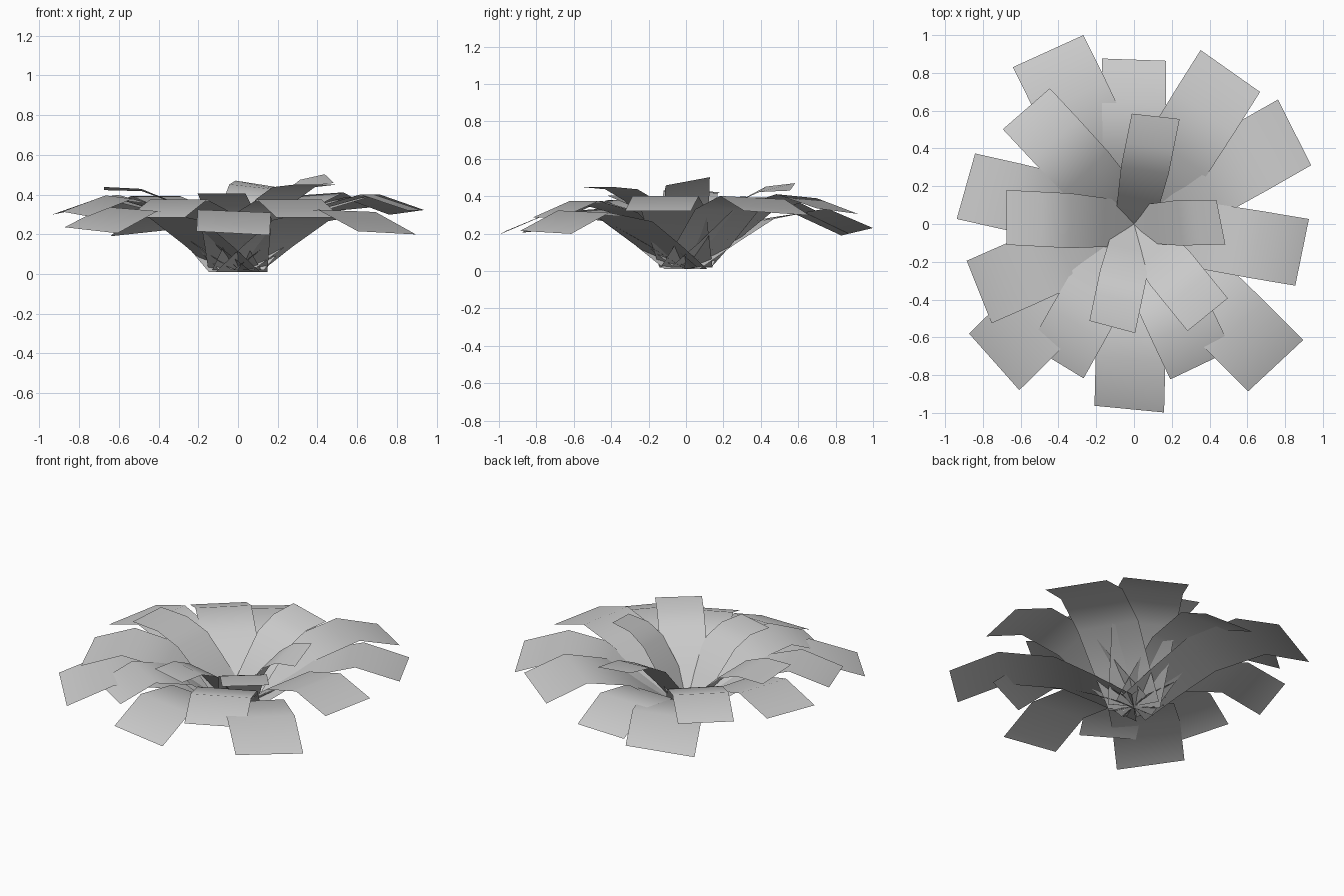
import bpy
import math

cube = bpy.data.objects.get("Cube")
if cube:
    bpy.data.objects.remove(cube, do_unlink=True)

# Single soft grey for the whole plant
GREY = (0.6, 0.6, 0.6, 1)
leaf_grey = bpy.data.materials.new("leaf_grey")
leaf_grey.use_nodes = True
leaf_grey.diffuse_color = GREY
leaf_grey.node_tree.nodes["Principled BSDF"].inputs["Base Color"].default_value = GREY

# Side profiles: (fraction of length, height)
LOW = [(0, .01), (.2, .14), (.42, .27), (.73, .32), (1, .21)]
MIDDLE = [(0, .02), (.2, .15), (.45, .33), (.73, .4), (1, .32)]
INNER = [(0, .03), (.24, .2), (.5, .37), (.72, .43), (1, .44)]


def make_leaf(name, profile, tip, width, turn=0, roll=0, lift=0):
    """Bent strip from the plant centre to the middle of its tip edge."""
    length = math.hypot(*tip)
    angle = math.atan2(tip[1], tip[0])
    verts = []
    for t, height in profile:
        # the end edge may be turned a little from the leaf direction
        across = angle + math.radians(turn) * t + math.pi / 2
        half = width / 2 * (.8 + .2 * min(1, t * 2))
        for side in (-1, 1):
            verts.append((length * t * math.cos(angle) + side * half * math.cos(across),
                          length * t * math.sin(angle) + side * half * math.sin(across),
                          height + lift * t + side * roll * t))
    faces = [(i, i + 2, i + 3, i + 1) for i in range(0, len(verts) - 2, 2)]
    mesh = bpy.data.meshes.new(name)
    mesh.from_pydata(verts, [], faces)
    mesh.materials.append(leaf_grey)
    for face in mesh.polygons:
        face.use_smooth = True
    obj = bpy.data.objects.new(name, mesh)
    bpy.context.collection.objects.link(obj)


# Drooping leaves
for args in [((-.455, .915), .41, -2, -.02),
             ((.75, -.75), .4, -2, -.008, -.003),
             ((-.74, -.73), .4, -3, -.015, .01),
             ((-.025, -.98), .37, -4, -.01, -.005),
             ((0, .87), .34, -2, 0, -.01)]:
    make_leaf("drooping_leaf", LOW, *args)

# Middle ring of leaves
for args in [((.51, .81), .385, -3, -.015),
             ((.85, .485), .39, -3, -.012, -.01),
             ((.89, -.15), .36, -2),
             ((-.82, -.36), .356, -2, -.012, -.018),
             ((-.89, .2), .36, -3, -.01, -.012),
             ((.355, -.745), .36, 0, 0, -.035),
             ((-.41, -.73), .335, -2, 0, -.035),
             ((-.57, .61), .33, -2, 0, -.01)]:
    make_leaf("middle_leaf", MIDDLE, *args)

# Small steep inner leaves
for args in [((-.675, .035), .29, 3, .008, -.01),
             ((.115, .57), .255, 5, .02, .01),
             ((.46, .01), .24, 10, .022, .04),
             ((.39, -.48), .275, 0, 0, .01),
             ((-.115, -.545), .25, -3, 0, -.035)]:
    make_leaf("inner_leaf", INNER, *args)
